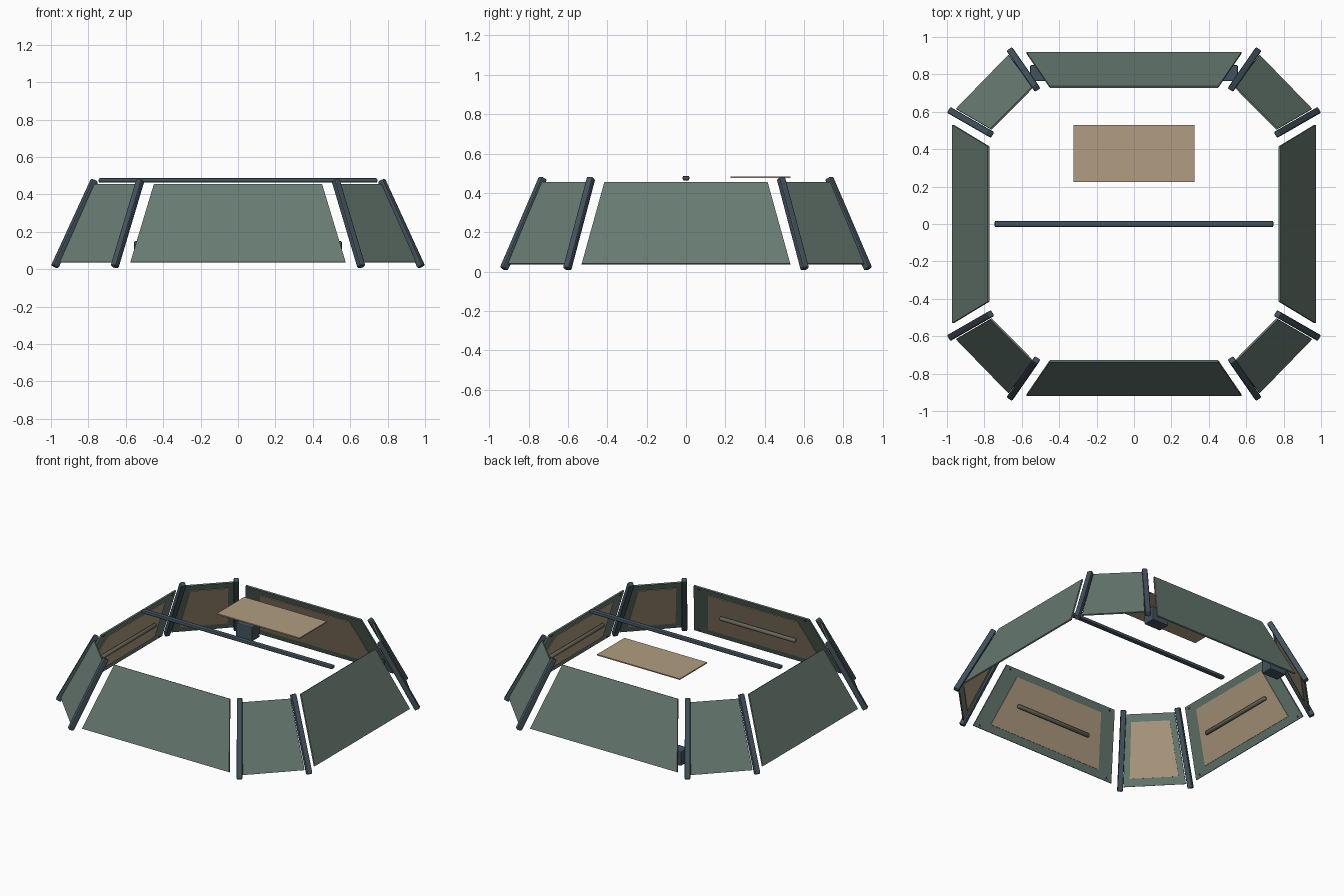
import bpy, bmesh
from math import pi
from mathutils import Vector, Matrix

cube = bpy.data.objects.get("Cube")
if cube:
    bpy.data.objects.remove(cube, do_unlink=True)


def material(name, rgb):
    m = bpy.data.materials.new(name)
    m.use_nodes = True
    m.diffuse_color = (*rgb, 1)
    m.node_tree.nodes["Principled BSDF"].inputs["Base Color"].default_value = (*rgb, 1)
    return m


GREEN = material("grey_green", (0.135, 0.195, 0.165))
TAN = material("tan_lining", (0.44, 0.335, 0.22))
SLATE = material("slate_frame", (0.055, 0.085, 0.11))
OLIVE = material("handle_grey", (0.13, 0.13, 0.10))

LOW, HIGH = 0.04, 0.455   # panel bottom and top heights
THICK = 0.01


def finish(name, bm, mat):
    bmesh.ops.recalc_face_normals(bm, faces=bm.faces)
    mesh = bpy.data.meshes.new(name)
    bm.to_mesh(mesh)
    bm.free()
    mesh.materials.append(mat)
    obj = bpy.data.objects.new(name, mesh)
    bpy.context.collection.objects.link(obj)
    return obj


def slab(name, corners, inward, start, end, mat):
    """Plate spanning the corners, between two depths along the inward normal."""
    bm = bmesh.new()
    face = bm.faces.new([bm.verts.new(c + inward * start) for c in corners])
    ext = bmesh.ops.extrude_face_region(bm, geom=[face])["geom"]
    verts = [v for v in ext if isinstance(v, bmesh.types.BMVert)]
    bmesh.ops.translate(bm, verts=verts, vec=inward * (end - start))
    return finish(name, bm, mat)


def box(name, center, size, mat, rot=None, bevel=0.0):
    bm = bmesh.new()
    bmesh.ops.create_cube(bm, size=1)
    bmesh.ops.scale(bm, verts=bm.verts, vec=size)
    if bevel:
        bmesh.ops.bevel(bm, geom=bm.edges[:], offset=bevel, segments=2,
                        profile=0.5, affect='EDGES')
    obj = finish(name, bm, mat)
    obj.location = center
    if rot:
        obj.rotation_euler = rot.to_euler()
    return obj


def beam(name, a, b, width, height):
    d = b - a
    return box(name, (a + b) / 2, (width, height, d.length), SLATE,
               d.to_track_quat('Z', 'Y'), 0.008)


def handle(name, center, along, length, radius):
    """Round bar lying along a wall."""
    bm = bmesh.new()
    bmesh.ops.create_cone(bm, cap_ends=True, segments=16, radius1=radius,
                          radius2=radius, depth=length)
    rims = [e for e in bm.edges if abs(e.verts[0].co.z - e.verts[1].co.z) < 0.001]
    bmesh.ops.bevel(bm, geom=rims, offset=radius * 0.5, segments=2,
                    profile=0.5, affect='EDGES')
    bm.transform(Matrix.Translation(center) @ along.to_track_quat('Z', 'Y').to_matrix().to_4x4())
    for f in bm.faces:
        f.smooth = len(f.verts) == 4
    return finish(name, bm, OLIVE)


def wall(name, b0, b1, t1, t0, bar=False):
    """Sloping wall: outer panel, inner lining, corner studs, optional handle."""
    corners = [Vector((*p, z)) for p, z in zip((b0, b1, t1, t0), (LOW, LOW, HIGH, HIGH))]
    mid = sum(corners, Vector()) / 4
    inward = (corners[1] - corners[0]).cross(corners[3] - corners[0]).normalized()
    if inward.dot(Vector((mid.x, mid.y, 0))) > 0:
        inward.negate()
    slab(name + "_panel", corners, inward, 0, THICK, GREEN)
    lining = [mid + (c - mid) * 0.78 for c in corners]
    slab(name + "_lining", lining, inward, THICK - 0.002, THICK + 0.004, TAN)
    if bar:
        along = (corners[1] - corners[0]).normalized()
        handle(name + "_handle", mid + inward * 0.03, along, 0.59, 0.014)
        for i, c in enumerate(corners):
            spot = mid + (c - mid) * 0.92 + inward * (THICK + 0.001)
            box(f"{name}_stud_{i}", spot, (0.012, 0.012, 0.006), SLATE,
                inward.to_track_quat('Z', 'Y'))


# Long walls
for s, name in ((-1, "front"), (1, "back")):
    wall(name, (-0.575, s * 0.92), (0.575, s * 0.92),
         (0.45, s * 0.737), (-0.45, s * 0.737), bar=s < 0)
for s, name in ((-1, "right"), (1, "left")):
    wall(name, (s * 0.972, -0.53), (s * 0.972, 0.53),
         (s * 0.782, 0.415), (s * 0.782, -0.415), bar=True)

# Corner walls with a sloping post on each side
for sx, side in ((-1, "right"), (1, "left")):
    for sy, end in ((-1, "front"), (1, "back")):
        tag = f"{end}_{side}"
        wall(tag + "_corner", (sx * 0.952, sy * 0.617), (sx * 0.672, sy * 0.905),
             (sx * 0.545, sy * 0.735), (sx * 0.768, sy * 0.51))
        beam(tag + "_side_post", Vector((sx * 0.98, sy * 0.604, 0.013)),
             Vector((sx * 0.767, sy * 0.482, 0.476)), 0.036, 0.036)
        beam(tag + "_end_post", Vector((sx * 0.66, sy * 0.926, 0.013)),
             Vector((sx * 0.522, sy * 0.727, 0.476)), 0.036, 0.036)
    # Storage block inside the back wall
    box(f"back_{side}_block", (sx * 0.49, 0.807, 0.1), (0.13, 0.086, 0.1),
        SLATE, bevel=0.006)

# Roof bar and roof sheet
beam("roof_bar", Vector((-0.745, 0, 0.475)), Vector((0.745, 0, 0.475)), 0.034, 0.024)
box("roof_sheet", (0, 0.378, 0.479), (0.645, 0.305, 0.008), TAN)
